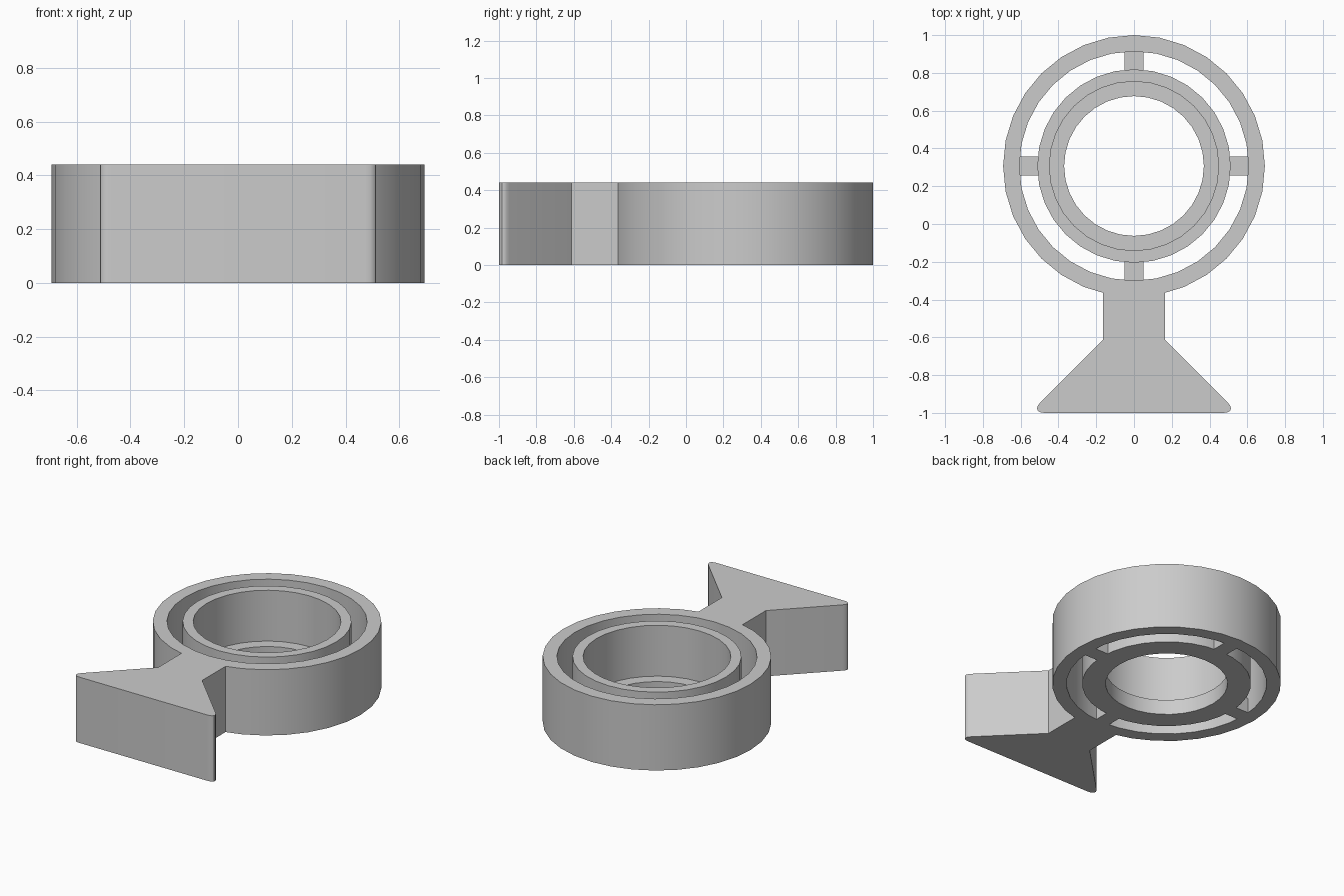
import bpy, bmesh, math

HEIGHT = 0.44      # full height of the walls
FLOOR = 0.10       # height of the lip and spokes
RING_Y = 0.307     # centre of the rings
SIDES = 32

if "Cube" in bpy.data.objects:
    bpy.data.objects.remove(bpy.data.objects["Cube"], do_unlink=True)

grey = bpy.data.materials.new("plain grey")
grey.use_nodes = True
grey.diffuse_color = (0.6, 0.6, 0.6, 1)
grey.node_tree.nodes["Principled BSDF"].inputs["Base Color"].default_value = (0.6, 0.6, 0.6, 1)


def make_object(name, bm):
    bmesh.ops.recalc_face_normals(bm, faces=bm.faces)
    mesh = bpy.data.meshes.new(name)
    bm.to_mesh(mesh)
    bm.free()
    mesh.materials.append(grey)
    obj = bpy.data.objects.new(name, mesh)
    bpy.context.collection.objects.link(obj)
    return obj


def lathe(name, profile):
    """Sweep a closed (radius, z) profile around the ring centre."""
    bm = bmesh.new()
    loops = []
    for i in range(SIDES):
        a = math.tau * i / SIDES
        loops.append([bm.verts.new((r * math.cos(a), RING_Y + r * math.sin(a), z))
                      for r, z in profile])
    n = len(profile)
    for i in range(SIDES):
        p, q = loops[i], loops[(i + 1) % SIDES]
        for j in range(n):
            k = (j + 1) % n
            bm.faces.new((p[j], q[j], q[k], p[k]))
    return make_object(name, bm)


def prism(name, outline, height, round_tips=0):
    """Extrude an outline upward, optionally rounding its outermost corners."""
    bm = bmesh.new()
    base = bm.faces.new([bm.verts.new((x, y, 0)) for x, y in outline])
    top = bmesh.ops.extrude_face_region(bm, geom=[base], use_keep_orig=True)["geom"]
    for v in top:
        if isinstance(v, bmesh.types.BMVert):
            v.co.z = height
    bmesh.ops.recalc_face_normals(bm, faces=bm.faces)
    if round_tips:
        tips = [e for e in bm.edges
                if abs(e.verts[0].co.z - e.verts[1].co.z) > 0.01
                and abs(e.verts[0].co.x) > 0.5]
        bmesh.ops.bevel(bm, geom=tips, offset=round_tips, segments=6,
                        profile=0.5, affect='EDGES')
    return make_object(name, bm)


# Outer ring and inner cup with a lip at the bottom
body = lathe("ring_stand", [(0.607, 0), (0.693, 0), (0.693, HEIGHT), (0.607, HEIGHT)])
cup = lathe("inner_cup", [(0.37, 0), (0.512, 0), (0.512, HEIGHT), (0.448, HEIGHT),
                          (0.448, FLOOR), (0.37, FLOOR)])

# Neck and flared foot
half = [(0.163, -0.34), (0.163, -0.612), (0.551, -1.0)]
foot = prism("flared_foot", half + [(-x, y) for x, y in reversed(half)], HEIGHT, 0.0785)

# Four low spokes between the rings
spokes = []
for i in range(4):
    a = math.tau * i / 4
    c, s = math.cos(a), math.sin(a)
    corners = [(0.48, -0.05), (0.64, -0.05), (0.64, 0.05), (0.48, 0.05)]
    spokes.append(prism("spoke", [(u * c - v * s, RING_Y + u * s + v * c)
                                  for u, v in corners], FLOOR))

# Fuse everything into one solid
bpy.context.view_layer.objects.active = body
for part in [foot, *spokes, cup]:
    mod = body.modifiers.new("fuse", 'BOOLEAN')
    mod.operation = 'UNION'
    mod.solver = 'EXACT'
    mod.object = part
    bpy.ops.object.modifier_apply(modifier=mod.name)
    bpy.data.objects.remove(part, do_unlink=True)

# Smooth the round walls and keep the rims crisp
bpy.ops.object.select_all(action='DESELECT')
body.select_set(True)
bpy.ops.object.shade_smooth_by_angle(angle=math.radians(30))
